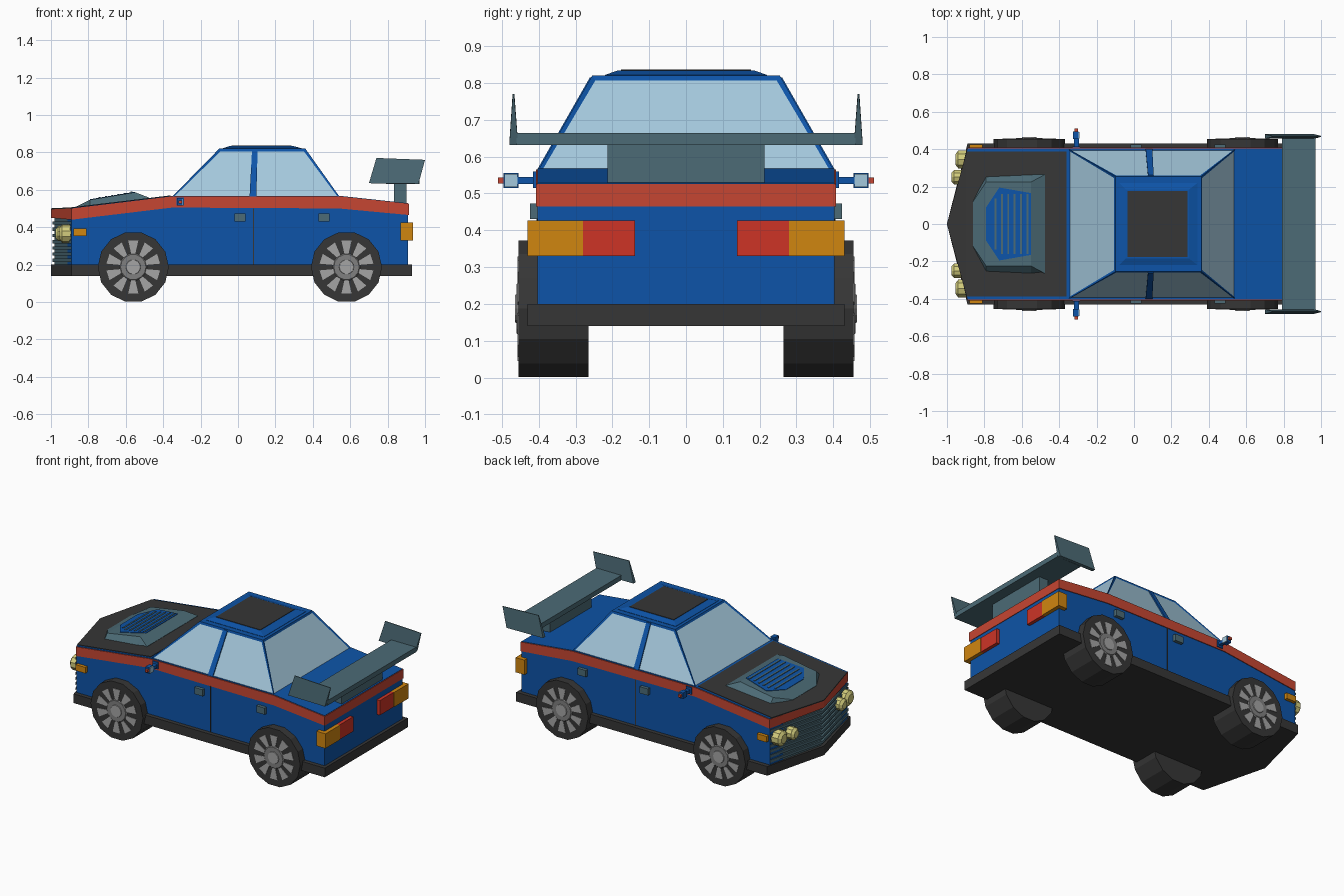
import bpy, bmesh, math
from mathutils import Vector, Matrix

if "Cube" in bpy.data.objects:
    bpy.data.objects.remove(bpy.data.objects["Cube"])


def material(name, r, g, b):
    lin = [((c / 255 + 0.055) / 1.055) ** 2.4 if c > 10 else c / 255 / 12.92 for c in (r, g, b)]
    m = bpy.data.materials.new(name)
    m.diffuse_color = (*lin, 1)
    m.use_nodes = True
    m.node_tree.nodes["Principled BSDF"].inputs["Base Color"].default_value = m.diffuse_color
    return m


BLUE = material("body_blue", 13, 84, 168)
RED = material("stripe_red", 198, 70, 50)
LAMP = material("lamp_red", 205, 52, 38)
ORANGE = material("lamp_orange", 208, 134, 16)
DARK = material("dark_grey", 54, 54, 54)
TEAL = material("slate_teal", 76, 107, 118)
GLASS = material("pale_glass", 164, 200, 220)
YELLOW = material("headlight_yellow", 212, 206, 125)
SILVER = material("spoke_silver", 165, 165, 165)
GREY = material("hub_grey", 128, 128, 128)


def finish(name, bm, *mats):
    bmesh.ops.remove_doubles(bm, verts=bm.verts, dist=1e-5)
    bmesh.ops.recalc_face_normals(bm, faces=bm.faces)
    me = bpy.data.meshes.new(name)
    bm.to_mesh(me)
    bm.free()
    for m in mats:
        me.materials.append(m)
    ob = bpy.data.objects.new(name, me)
    bpy.context.collection.objects.link(ob)
    return ob


def hull(name, pts, mat):
    bm = bmesh.new()
    bmesh.ops.convex_hull(bm, input=[bm.verts.new(p) for p in pts])
    bmesh.ops.dissolve_limit(bm, angle_limit=0.01, verts=bm.verts, edges=bm.edges)
    return finish(name, bm, mat)


def box(name, x, y, z, mat):
    return hull(name, [(a, b, c) for a in x for b in y for c in z], mat)


def loft(name, stations, mat):
    """Stations along x: (x, half width, bottom z, top z[, top half width])."""
    bm = bmesh.new()
    rings = []
    for x, hb, zb, zt, *top in stations:
        ht = top[0] if top else hb
        rings.append([bm.verts.new(p) for p in ((x, -hb, zb), (x, hb, zb), (x, ht, zt), (x, -ht, zt))])
    for a, b in zip(rings, rings[1:]):
        for i in range(4):
            j = (i + 1) % 4
            bm.faces.new((a[i], a[j], b[j], b[i]))
    bm.faces.new(rings[0])
    bm.faces.new(rings[-1])
    bmesh.ops.dissolve_degenerate(bm, dist=1e-4, edges=bm.edges)
    return finish(name, bm, mat)


def cylinder(name, centre, r1, r2, depth, sides, axis, mat):
    bm = bmesh.new()
    rot = Vector((0, 0, 1)).rotation_difference(Vector(axis)).to_matrix().to_4x4()
    spin = Matrix.Rotation(math.pi / sides, 4, 'Z')
    bmesh.ops.create_cone(bm, cap_ends=True, segments=sides, radius1=r1, radius2=r2, depth=depth,
                          matrix=Matrix.Translation(centre) @ rot @ spin)
    return finish(name, bm, mat)


# Lower body, skirt and side stripe
loft("skirt", [(-1, 0.001, 0.14, 0.2), (-0.89, 0.43, 0.14, 0.2), (0.93, 0.43, 0.14, 0.2)], DARK)
shell = [(-0.89, 0.44, 0.50), (-0.35, 0.505, 0.565), (0.54, 0.50, 0.565), (0.91, 0.465, 0.525)]
loft("body", [(-0.975, 0.001, 0.19, 0.495)] + [(x, 0.403, 0.19, zt + 0.003) for x, zb, zt in shell], BLUE)
loft("stripe", [(-1, 0.001, 0.45, 0.495)] + [(x + 0.004 * (x > 0.9), 0.408, zb, zt) for x, zb, zt in shell], RED)
loft("bonnet_panel", [(-1, 0.001, 0.49, 0.501), (-0.895, 0.388, 0.49, 0.506), (-0.36, 0.388, 0.55, 0.57)], DARK)

# Grille with horizontal slats
loft("grille", [(-0.98, 0.001, 0.2, 0.45), (-0.888, 0.404, 0.2, 0.44)], TEAL)
for i in range(7):
    z = 0.215 + i * 0.033
    loft(f"grille_slat_{i}", [(-0.992, 0.001, z, z + 0.017), (-0.893, 0.406, z, z + 0.017)], TEAL)

# Cabin: tapered block with inset windows
bm = bmesh.new()
base = [bm.verts.new((x, y, 0.56)) for x, y in ((-0.355, -0.403), (0.545, -0.403), (0.545, 0.403), (-0.355, 0.403))]
roof = [bm.verts.new((x, y, 0.82)) for x, y in ((-0.10, -0.255), (0.36, -0.255), (0.36, 0.255), (-0.10, 0.255))]
sides = [bm.faces.new((base[i], base[(i + 1) % 4], roof[(i + 1) % 4], roof[i])) for i in range(4)]
bm.faces.new(roof)
bm.faces.new(base[::-1])
bmesh.ops.recalc_face_normals(bm, faces=bm.faces)
bmesh.ops.inset_individual(bm, faces=sides, thickness=0.016, depth=-0.004)
for f in sides:
    f.material_index = 1
finish("cabin", bm, BLUE, GLASS)

# Raised roof panel and sunroof
hull("roof_panel", [(x, s * y, z) for s in (1, -1) for x, y, z in
                    ((-0.08, 0.22, 0.815), (0.34, 0.22, 0.815), (-0.08, 0.22, 0.822), (0.34, 0.22, 0.822),
                     (-0.045, 0.185, 0.834), (0.295, 0.185, 0.834))], BLUE)
box("sunroof", (-0.035, 0.285), (-0.176, 0.176), (0.83, 0.837), DARK)


# Bonnet scoop with blue louvred centre
def scoop_z(x):
    return 0.545 + (x + 0.80) * 0.04 / 0.24


loft("scoop", [(-0.86, 0.15, 0.49, 0.512, 0.12), (-0.79, 0.27, 0.50, scoop_z(-0.79), 0.225),
               (-0.55, 0.27, 0.54, scoop_z(-0.55), 0.225), (-0.475, 0.27, 0.54, 0.558, 0.265)], TEAL)
loft("scoop_centre", [(-0.79, 0.09, 0.53, scoop_z(-0.79) + 0.003), (-0.72, 0.195, 0.54, scoop_z(-0.72) + 0.003),
                      (-0.55, 0.165, 0.55, scoop_z(-0.55) + 0.003)], BLUE)
for i in range(6):
    x = -0.745 + i * 0.034
    w = 0.135 if i == 0 else 0.16
    box(f"scoop_louvre_{i}", (x, x + 0.01), (-w, w), (scoop_z(x) - 0.01, scoop_z(x) + 0.007), TEAL)

# Rear wing
box("wing_pylon", (0.835, 0.90), (-0.213, 0.213), (0.515, 0.64), TEAL)
box("wing_blade", (0.79, 0.97), (-0.46, 0.46), (0.632, 0.664), TEAL)

for s, side in ((1, "left"), (-1, "right")):
    def sbox(name, x, y, z, mat):
        return box(f"{name}_{side}", x, [s * v for v in y], z, mat)

    # Wing end plate, thinning toward its top edge
    hull(f"wing_end_plate_{side}",
         [(x, s * y, z) for x, z, ys in ((0.70, 0.635, (0.456, 0.48)), (0.965, 0.632, (0.456, 0.48)),
                                        (0.74, 0.77, (0.466, 0.471)), (1.0, 0.76, (0.466, 0.471))) for y in ys], TEAL)
    # Pillar between the side windows
    hull(f"door_pillar_{side}",
         [(x, s * (y + d), z) for x, y, z in ((0.062, 0.40, 0.565), (0.098, 0.40, 0.565),
                                             (0.075, 0.257, 0.815), (0.105, 0.257, 0.815)) for d in (-0.012, 0.004)], BLUE)
    # Door seam and handles
    sbox("door_seam", (0.079, 0.085), (0.40, 0.405), (0.2, 0.5), DARK)
    for k, x in enumerate((-0.02, 0.43)):
        sbox(f"door_handle_{k}", (x, x + 0.06), (0.40, 0.424), (0.43, 0.473), TEAL)
    # Lamps
    sbox("front_marker", (-0.88, -0.81), (0.40, 0.424), (0.353, 0.392), ORANGE)
    sbox("rear_indicator", (0.87, 0.935), (0.28, 0.43), (0.33, 0.426), ORANGE)
    sbox("tail_lamp", (0.89, 0.932), (0.138, 0.28), (0.33, 0.426), LAMP)
    for k, (x, y, r) in enumerate(((-0.915, 0.345, 0.05), (-0.937, 0.25, 0.04))):
        cylinder(f"headlight_{side}_{k}", (x, s * y, 0.365), r, r, 0.05, 10, (-1, 0, 0), YELLOW)
        cylinder(f"headlight_lens_{side}_{k}", (x - 0.032, s * y, 0.365), r, r * 0.6, 0.015, 10, (-1, 0, 0), YELLOW)
    # Door mirror
    sbox("mirror_arm", (-0.32, -0.295), (0.38, 0.46), (0.525, 0.545), BLUE)
    sbox("mirror_base", (-0.33, -0.29), (0.39, 0.415), (0.515, 0.56), BLUE)
    sbox("mirror_housing", (-0.325, -0.297), (0.455, 0.495), (0.515, 0.555), BLUE)
    sbox("mirror_glass", (-0.297, -0.291), (0.457, 0.493), (0.517, 0.553), GLASS)
    sbox("mirror_tip", (-0.318, -0.300), (0.495, 0.51), (0.527, 0.543), RED)

    # Wheels: tyre, wedge spokes and hub
    for x, end in ((-0.56, "front"), (0.58, "rear")):
        tag = f"{end}_{side}"
        zc = 0.187
        cylinder(f"tyre_{tag}", (x, s * 0.36, zc), 0.19, 0.19, 0.19, 14, (0, s, 0), DARK)
        bm = bmesh.new()
        for i in range(10):
            t = 2 * math.pi * (i + 0.5) / 10
            quad = [(0.06, t - 0.14), (0.145, t - 0.19), (0.145, t + 0.19), (0.06, t + 0.14)]
            low, high = [[bm.verts.new((x + r * math.cos(a), s * y, zc + r * math.sin(a))) for r, a in quad]
                         for y in (0.452, 0.458)]
            bm.faces.new(low)
            bm.faces.new(high)
            for j in range(4):
                bm.faces.new((low[j], low[(j + 1) % 4], high[(j + 1) % 4], high[j]))
        finish(f"spokes_{tag}", bm, SILVER)
        cylinder(f"hub_{tag}", (x, s * 0.456, zc), 0.078, 0.068, 0.01, 14, (0, s, 0), GREY)
        cylinder(f"hub_cap_{tag}", (x, s * 0.46, zc), 0.042, 0.038, 0.01, 14, (0, s, 0), SILVER)
